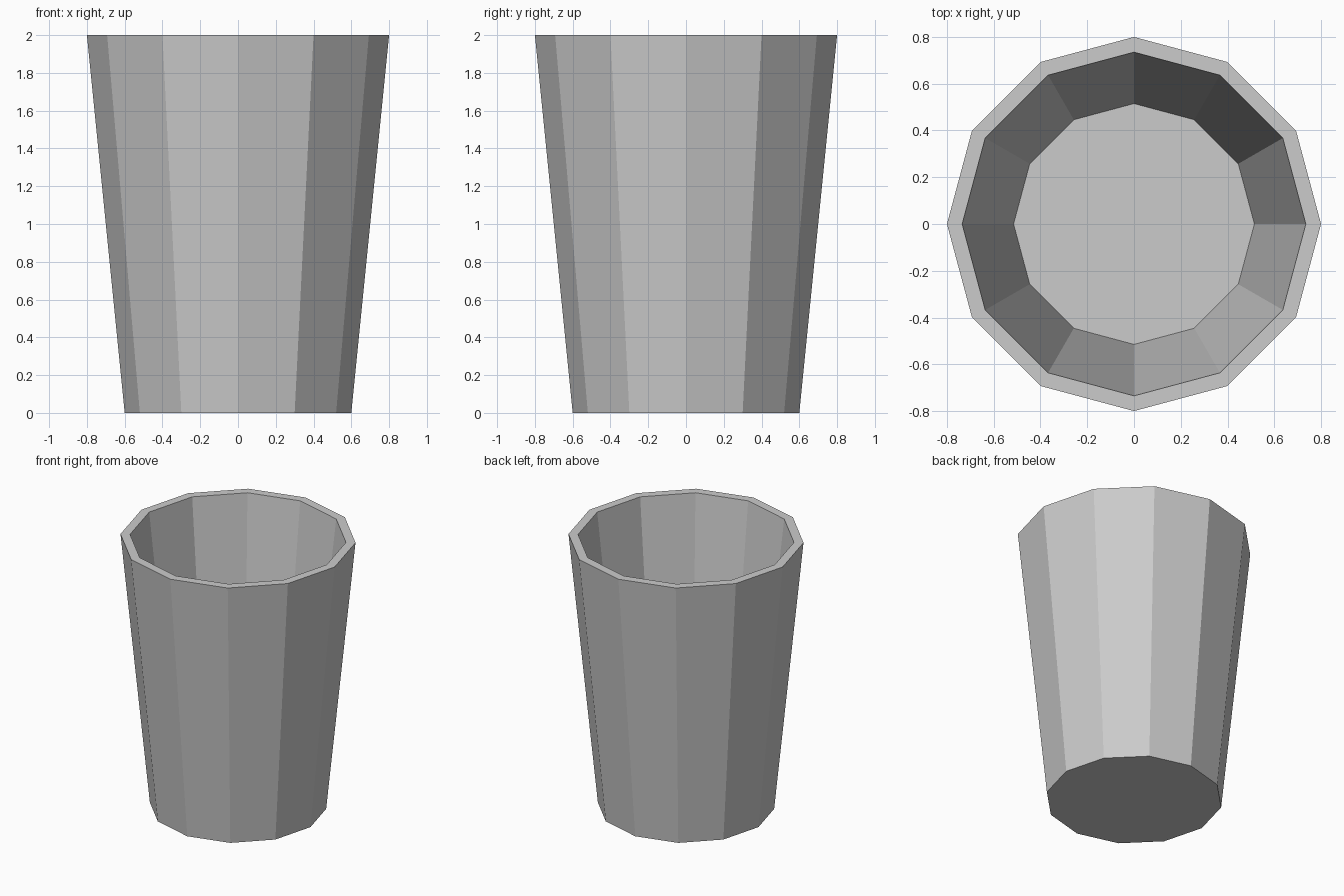
import bpy, bmesh
from math import cos, sin, pi

if "Cube" in bpy.data.objects:
    bpy.data.objects.remove(bpy.data.objects["Cube"])

SIDES = 12
# (radius, height): outer base, outer rim, inner rim, inner floor
PROFILE = [(0.6, 0.0), (0.8, 2.0), (0.735, 2.0), (0.515, 0.1)]

bm = bmesh.new()
rings = [[bm.verts.new((r * cos(2 * pi * i / SIDES), r * sin(2 * pi * i / SIDES), z))
          for i in range(SIDES)] for r, z in PROFILE]

# walls and rim
for a, b in zip(rings, rings[1:]):
    for i in range(SIDES):
        j = (i + 1) % SIDES
        bm.faces.new((a[i], a[j], b[j], b[i]))

# underside and inner floor
bm.faces.new(rings[0][::-1])
bm.faces.new(rings[-1])
bmesh.ops.recalc_face_normals(bm, faces=bm.faces[:])

mesh = bpy.data.meshes.new("cup")
bm.to_mesh(mesh)
bm.free()
bpy.context.collection.objects.link(bpy.data.objects.new("cup", mesh))
